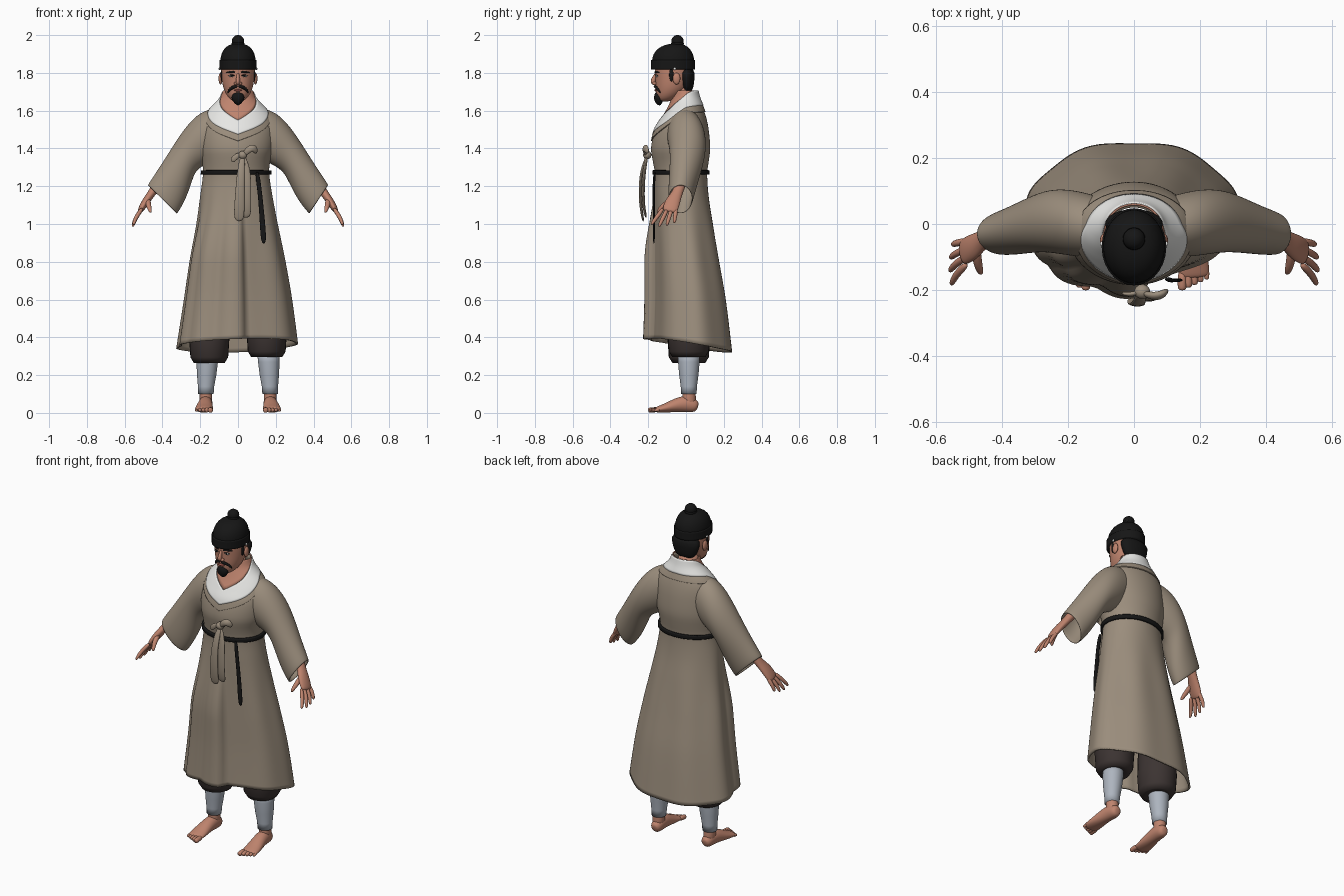
import bpy, bmesh, math
from mathutils import Vector

cube = bpy.data.objects.get("Cube")
if cube:
    bpy.data.objects.remove(cube, do_unlink=True)


def material(name, rgb):
    m = bpy.data.materials.new(name)
    m.use_nodes = True
    m.diffuse_color = (*rgb, 1)
    m.node_tree.nodes["Principled BSDF"].inputs["Base Color"].default_value = (*rgb, 1)
    return m


ROBE = material("tan cloth", (0.33, 0.27, 0.205))
WHITE = material("white cloth", (0.82, 0.82, 0.80))
SKIN = material("skin", (0.52, 0.23, 0.155))
WRAP = material("blue grey cloth", (0.42, 0.46, 0.52))
DARK = material("dark brown cloth", (0.045, 0.034, 0.032))
BLACK = material("black hair", (0.008, 0.008, 0.008))
LIPS = material("lip red", (0.35, 0.09, 0.07))


def loft(name, rings, mat, caps=True, subdiv=0, thick=0):
    """Skin a list of closed rings into one smooth object."""
    bm = bmesh.new()
    vs = [[bm.verts.new(p) for p in r] for r in rings]
    n = len(vs[0])
    for a, b in zip(vs, vs[1:]):
        for i in range(n):
            j = (i + 1) % n
            bm.faces.new((a[i], a[j], b[j], b[i]))
    if caps:
        bm.faces.new(vs[0][::-1])
        bm.faces.new(vs[-1])
    bmesh.ops.recalc_face_normals(bm, faces=bm.faces)
    me = bpy.data.meshes.new(name)
    bm.to_mesh(me)
    bm.free()
    me.materials.append(mat)
    for p in me.polygons:
        p.use_smooth = True
    ob = bpy.data.objects.new(name, me)
    bpy.context.collection.objects.link(ob)
    if thick:
        mod = ob.modifiers.new("thickness", "SOLIDIFY")
        mod.thickness, mod.offset = thick, -1
    if subdiv:
        mod = ob.modifiers.new("smooth", "SUBSURF")
        mod.levels = mod.render_levels = subdiv
    return ob


def tube(name, pts, mat, wide=(1, 0, 0), n=10, subdiv=2, caps=True, thick=0):
    """Elliptical tube; each point is (x, y, z, half width, half depth)."""
    ps = [Vector(p[:3]) for p in pts]
    rings = []
    for i, p in enumerate(pts):
        t = (ps[min(i + 1, len(ps) - 1)] - ps[max(i - 1, 0)]).normalized()
        w = Vector(wide)
        w = (w - t * w.dot(t)).normalized()
        d = t.cross(w)
        rings.append([ps[i] + w * (p[3] * math.cos(math.tau * k / n))
                      + d * (p[4] * math.sin(math.tau * k / n)) for k in range(n)])
    return loft(name, rings, mat, caps, subdiv, thick)


def ball(name, loc, scale, mat):
    bpy.ops.mesh.primitive_uv_sphere_add(segments=24, ring_count=14, radius=1, location=loc)
    ob = bpy.context.object
    ob.name, ob.scale = name, scale
    ob.data.materials.append(mat)
    bpy.ops.object.shade_smooth()
    return ob


def oval(z, right, left, front, back, n=28):
    """Horizontal ring given by its extents."""
    cy, ry = (front + back) / 2, (back - front) / 2
    out = []
    for k in range(n):
        a = math.tau * k / n
        s = math.sin(a)
        out.append(Vector((s * (left if s > 0 else right), cy - math.cos(a) * ry, z)))
    return out


# Robe surface: height, right, left, front, back
BODY = [(0.30, .332, .325, -.175, .252), (0.60, .285, .285, -.165, .215),
        (0.80, .255, .25, -.165, .18), (1.0, .22, .21, -.165, .145),
        (1.15, .2, .182, -.165, .12), (1.27, .185, .165, -.165, .112),
        (1.33, .19, .17, -.175, .12), (1.40, .2, .19, -.185, .128),
        (1.50, .195, .195, -.163, .12), (1.56, .18, .18, -.128, .108),
        (1.60, .155, .155, -.103, .095), (1.64, .115, .115, -.083, .08),
        (1.67, .09, .09, -.07, .068), (1.71, .075, .075, -.06, .057)]


def smooth(t):
    t = max(0, min(1, t))
    return t * t * (3 - 2 * t)


def blend(table, z):
    """Catmull-Rom lookup in a table sorted by its first column."""
    z = max(table[0][0], min(table[-1][0], z))
    i = max(k for k in range(len(table) - 1) if table[k][0] <= z)
    a, b = table[i], table[i + 1]
    o, c = table[max(i - 1, 0)], table[min(i + 2, len(table) - 1)]
    h = b[0] - a[0]
    t = (z - a[0]) / h
    out = []
    for k in range(1, len(a)):
        ma, mb = h * (b[k] - o[k]) / (b[0] - o[0]), h * (c[k] - a[k]) / (c[0] - a[0])
        out.append(a[k] + (b[k] - a[k]) * smooth(t) + t * (1 - t) * ((1 - t) * ma - t * mb))
    return out


def body(phi, z, off=0):
    """Point on the robe; phi is the angle from the front towards the left."""
    right, left, front, back = blend(BODY, z)
    s, c = math.sin(phi), math.cos(phi)
    cy, ry = (front + back) / 2, (back - front) / 2
    deg = math.degrees(phi)
    low = smooth((1.24 - z) / 0.45)
    fold = 0.005 * math.cos(7 * phi) * low + off
    if -75 < deg < 8:
        t = (deg + 75) / 83
        fold += low * min(1, (1 - t) * 22) * (0.036 * smooth(t * 2) + 0.016 * abs(math.sin(3 * math.pi * t)))
    return Vector((s * ((left if s > 0 else right) + fold), cy - c * (ry + fold), z))


N = 120
ANGLES = [math.tau * k / N - math.pi for k in range(N)]


def patch(name, low, high, off, mat, steps=8, thick=0.006):
    """Band lying on the robe between two heights that may vary with angle."""
    rings = [[body(a, low(a) + (high(a) - low(a)) * i / steps, off) for a in ANGLES]
             for i in range(steps + 1)]
    return loft(name, rings, mat, caps=False, thick=thick)


def hem(a):
    return 0.357 + 0.035 * math.cos(a) + 0.012 * math.sin(a)


patch("robe", hem, lambda a: 1.70, 0, ROBE, steps=60, thick=0.01)

# Collar, lapel and open neck
OUTER = [(0, 1.475), (40, 1.53), (70, 1.59), (95, 1.62), (180, 1.63)]
INNER = [(0, 1.55), (30, 1.605), (60, 1.65), (110, 1.70), (180, 1.708)]


def edge(table, shift=0):
    return lambda a: blend(table, abs(math.degrees(a)))[0] + shift


patch("collar", edge(OUTER), edge(INNER), 0.008, WHITE)
patch("lapel", edge(OUTER, -0.035), edge(OUTER), 0.006, ROBE)
patch("chest", edge(INNER), lambda a: 1.708, 0.004, SKIN)

# Belt with its hanging end
patch("belt", lambda a: 1.262, lambda a: 1.284, 0.012, BLACK, steps=3, thick=0.014)
tube("belt_end", [(.10, -.165, 1.28, .012, .008), (.112, -.172, 1.2, .012, .006),
                  (.122, -.17, 1.1, .013, .006), (.13, -.17, 1.0, .015, .006),
                  (.137, -.17, .89, .016, .006)], BLACK)

# Ribbon bow
ball("bow_knot", (.025, -.205, 1.365), (.024, .022, .022), ROBE)
tube("bow_loop", [(.03, -.21, 1.365, .014, .009), (.06, -.22, 1.40, .022, .014),
                  (.085, -.215, 1.405, .024, .014), (.10, -.2, 1.375, .012, .008)], ROBE, (0, 0, 1))
tube("bow_short_end", [(.02, -.205, 1.37, .012, .008), (-.01, -.215, 1.36, .016, .008),
                       (-.035, -.21, 1.33, .016, .006)], ROBE, (0, 0, 1))
for name, x, y, end in (("ribbon_front", .005, -.243, 1.01), ("ribbon_back", .04, -.228, 1.03)):
    tube(name, [(.025, -.205, 1.365, .014, .008), (x + .01, y + .006, 1.28, .021, .009),
                (x + .005, y, 1.18, .025, .009), (x + .002, y + .003, 1.09, .029, .008),
                (x, y + .018, end, .029, .007)], ROBE)

for s, side in ((-1, "right"), (1, "left")):
    # Wide sleeve: top x, top z, bottom x, bottom z, centre y, depth
    hang = 0.055 if s > 0 else 0
    rings = []
    for k, (tx, tz, bx, bz, cy, d) in enumerate((
            (.07, 1.615, .09, 1.38, -.01, .085), (.14, 1.615, .13, 1.34, -.005, .098),
            (.215, 1.585, .18, 1.31, .005, .102), (.29, 1.50, .225, 1.28, .01, .096),
            (.36, 1.39, .245, 1.22, 0, .087), (.43, 1.28, .275, 1.13, -.018, .075),
            (.482, 1.205, .322, 1.05, -.03, .066))):
        bx += hang * (k / 6) ** 2
        top, bot = Vector((s * tx, cy, tz)), Vector((s * bx, cy, bz))
        mid, half = (top + bot) / 2, (top - bot) / 2
        rings.append([mid + half * math.cos(math.tau * i / 20)
                      + Vector((0, d * math.sin(math.tau * i / 20), 0)) for i in range(20)])
    loft(side + "_sleeve", rings, ROBE, False, 2, 0.008)

    # Forearm, palm, fingers
    tube(side + "_hand", [(s * .34, .0, 1.33, .036, .036), (s * .42, -.025, 1.22, .031, .028),
                          (s * .455, -.045, 1.165, .028, .022), (s * .485, -.068, 1.125, .042, .022),
                          (s * .512, -.083, 1.08, .044, .018), (s * .522, -.088, 1.062, .036, .012)],
         SKIN, (0, 1, 0))
    for i, reach in enumerate((.8, .95, 1, .9)):
        y = -.052 - .0225 * i
        dy = -.005 - .009 * i
        tube(f"{side}_finger_{i + 1}", [
            (s * .505, y, 1.085, .012, .012), (s * (.515 + .025 * reach), y + dy, 1.085 - .05 * reach, .0115, .0115),
            (s * (.515 + .038 * reach), y + 1.7 * dy, 1.085 - .082 * reach, .010, .010),
            (s * (.515 + .043 * reach), y + 2 * dy, 1.085 - .1 * reach, .006, .006)], SKIN)
    tube(side + "_thumb", [(s * .478, -.07, 1.135, .015, .015), (s * .475, -.112, 1.105, .015, .014),
                           (s * .468, -.138, 1.08, .012, .011), (s * .462, -.152, 1.06, .007, .007)], SKIN)

    # Trouser leg, shin wrap, foot, toes
    dz = 0.015 * s
    loft(side + "_trouser", [[p + Vector((s * .152, 0, 0)) for p in oval(z + dz, r, r, .015 - r * 1.06, .015 + r * 1.06)]
                             for z, r in ((.285, .06), (.28, .082), (.31, .1), (.4, .106), (.65, .1))], DARK)
    loft(side + "_shin_wrap", [[p + Vector((s * x, 0, 0)) for p in oval(z, r, r, .015 - r, .015 + r)]
                               for z, r, x in ((.10, .041, .17), (.14, .043, .169), (.2, .051, .166),
                                               (.27, .057, .163), (.32, .058, .16))], WRAP)
    tube(side + "_ankle", [(s * .17, .018, .03, .035, .04), (s * .17, .016, .08, .035, .038),
                           (s * .17, .015, .13, .038, .038)], SKIN)
    tube(side + "_foot", [(s * .168, .064, .032, .018, .02), (s * .168, .05, .036, .034, .036),
                          (s * .17, .005, .05, .039, .048), (s * .174, -.05, .042, .042, .04),
                          (s * .179, -.105, .026, .05, .026), (s * .181, -.15, .018, .05, .018),
                          (s * .182, -.163, .015, .044, .012)], SKIN)
    for i in range(5):
        x, r = .146 + .0185 * i, .0145 - .0015 * i
        tip = -.2 + .008 * i
        tube(f"{side}_toe_{i + 1}", [(s * x, -.14, .018, r, r), (s * x, tip + .02, .016, r, r),
                                     (s * x, tip + .005, .0135, r, r), (s * x, tip, .012, r * .6, r * .6)], SKIN)

    # Eye, brow, ear, sideburn, moustache half
    ball(side + "_eye", (s * .034, -.1535, 1.783), (.015, .008, .006), WHITE)
    ball(side + "_iris", (s * .034, -.1595, 1.783), (.006, .003, .006), BLACK)
    tube(side + "_upper_lid", [(s * .017, -.16, 1.785, .003, .003), (s * .034, -.162, 1.79, .004, .004),
                               (s * .053, -.148, 1.784, .002, .002)], BLACK, (0, 1, 0))
    tube(side + "_brow", [(s * .013, -.166, 1.801, .004, .005), (s * .036, -.161, 1.808, .004, .007),
                          (s * .064, -.138, 1.80, .003, .003)], BLACK, (0, 1, 0))
    ball(side + "_ear", (s * .092, -.05, 1.77), (.011, .02, .031), SKIN)
    ball(side + "_sideburn", (s * .085, -.077, 1.79), (.007, .012, .035), BLACK)
    ball(side + "_band_bead", (s * .097, -.06, 1.822), (.006, .007, .007), WHITE)
    ball(side + "_nostril", (s * .012, -.166, 1.744), (.010, .012, .009), SKIN)
    tube(side + "_moustache", [(s * .001, -.167, 1.73, .007, .007), (s * .025, -.162, 1.726, .007, .010),
                               (s * .045, -.147, 1.712, .007, .008), (s * .056, -.136, 1.693, .003, .003)],
         BLACK, (0, 1, 0))

# Neck and head
loft("neck", [oval(z, .055, .055, f, b) for z, f, b in
              ((1.56, -.07, .04), (1.64, -.075, .038), (1.72, -.09, .03))], SKIN)
loft("head", [oval(z, w, w, f, b) for z, w, f, b in (
    (1.648, .02, -.135, -.09), (1.658, .04, -.152, -.06), (1.68, .06, -.158, -.025),
    (1.71, .075, -.16, .005), (1.74, .083, -.162, .02), (1.78, .088, -.163, .03),
    (1.82, .09, -.168, .035), (1.88, .085, -.16, .03), (1.92, .06, -.13, .0))], SKIN, subdiv=1)
tube("nose", [(0, -.157, 1.80, .008, .006), (0, -.168, 1.775, .009, .012),
              (0, -.177, 1.752, .014, .015), (0, -.17, 1.738, .010, .008)], SKIN)
ball("mouth", (0, -.16, 1.708), (.02, .007, .006), LIPS)
tube("goatee", [(0, -.148, 1.70, .012, .012), (0, -.148, 1.685, .034, .022), (0, -.146, 1.662, .038, .026),
                (0, -.142, 1.642, .022, .02), (0, -.138, 1.628, .006, .006)], BLACK)

# Hair, headband and topknot
loft("hair_crown", [oval(z, w, w, f, b) for z, w, f, b in (
    (1.82, .094, -.18, .042), (1.86, .0955, -.183, .046), (1.90, .09, -.175, .04),
    (1.93, .073, -.15, .02), (1.948, .05, -.115, -.005), (1.955, .02, -.075, -.03))], BLACK, subdiv=1)
loft("headband", [oval(z, .098, .098, -.186, .048) for z in (1.818, 1.825, 1.86, 1.867)], BLACK)
loft("hair_back", [oval(z, w, w, f, b) for z, w, f, b in (
    (1.70, .05, -.015, .03), (1.725, .07, -.03, .04), (1.77, .088, -.04, .046),
    (1.83, .094, -.05, .047))], BLACK, subdiv=1)
ball("topknot", (0, -.045, 1.968), (.033, .033, .032), BLACK)
bpy.ops.mesh.primitive_torus_add(location=(0, -.045, 1.955), major_radius=.024, minor_radius=.01)
bpy.context.object.name = "topknot_tie"
bpy.context.object.data.materials.append(BLACK)
bpy.ops.object.shade_smooth()
